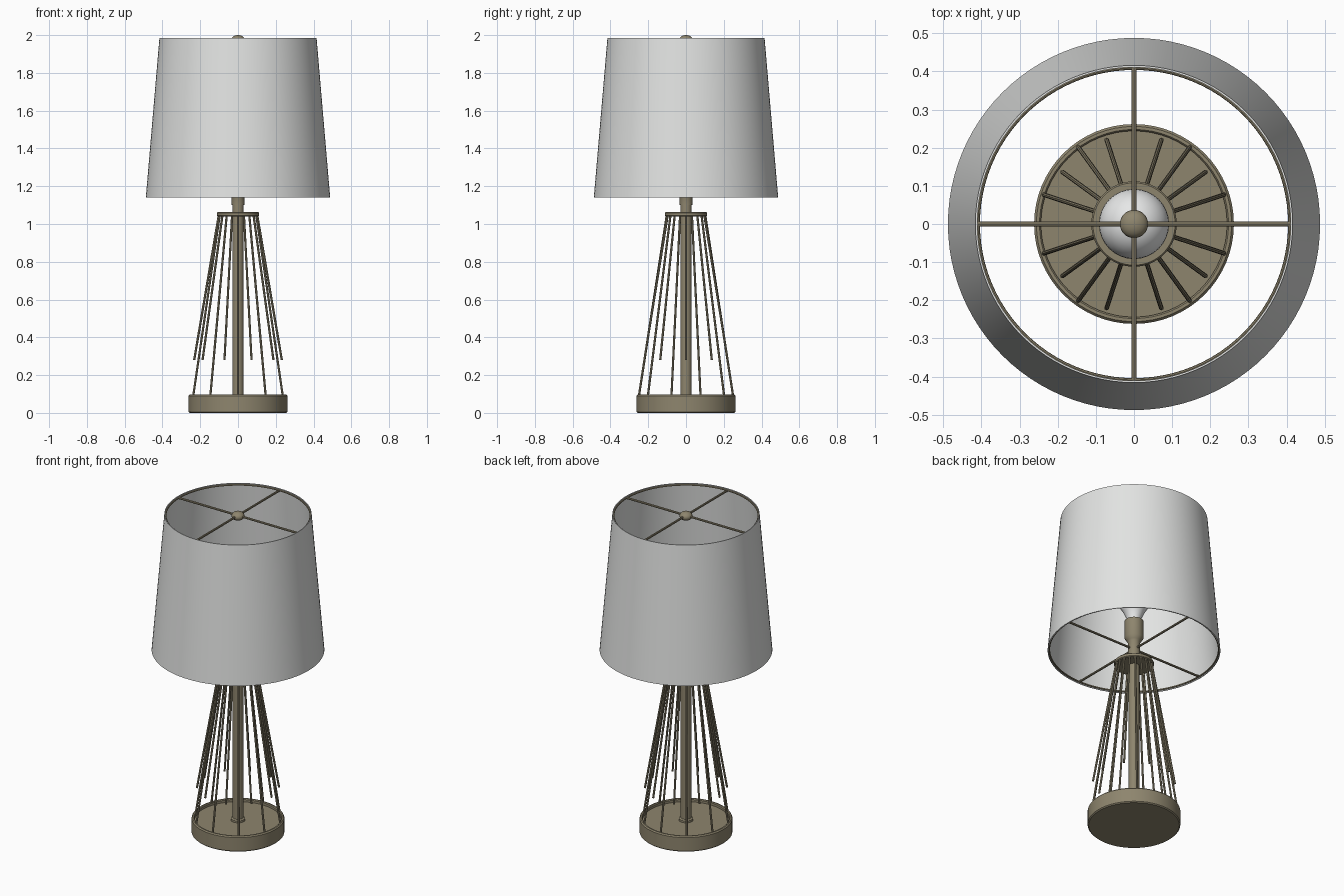
import bpy, bmesh, math
from mathutils import Vector

if "Cube" in bpy.data.objects:
    bpy.data.objects.remove(bpy.data.objects["Cube"])


def material(name, rgb):
    m = bpy.data.materials.new(name)
    m.diffuse_color = (*rgb, 1)
    m.use_nodes = True
    m.node_tree.nodes["Principled BSDF"].inputs["Base Color"].default_value = m.diffuse_color
    return m


BRASS = material("antique brass", (0.27, 0.235, 0.155))
FABRIC = material("shade fabric", (0.76, 0.77, 0.76))
GLASS = material("bulb glass", (0.86, 0.87, 0.87))


def finish(bm, name, mat):
    bmesh.ops.recalc_face_normals(bm, faces=bm.faces)
    me = bpy.data.meshes.new(name)
    bm.to_mesh(me)
    bm.free()
    me.materials.append(mat)
    ob = bpy.data.objects.new(name, me)
    bpy.context.collection.objects.link(ob)
    bpy.ops.object.select_all(action='DESELECT')
    ob.select_set(True)
    bpy.context.view_layer.objects.active = ob
    bpy.ops.object.shade_smooth_by_angle(angle=math.radians(35))
    return ob


def lathe(name, profile, mat, closed=False, n=64):
    """Spin (radius, z) points about the z axis."""
    bm = bmesh.new()
    vs = [bm.verts.new((r, 0, z)) for r, z in profile]
    pairs = list(zip(vs, vs[1:])) + ([(vs[-1], vs[0])] if closed else [])
    es = [bm.edges.new(p) for p in pairs]
    bmesh.ops.spin(bm, geom=vs + es, cent=(0, 0, 0), axis=(0, 0, 1),
                   angle=2 * math.pi, steps=n, use_duplicate=False)
    bmesh.ops.remove_doubles(bm, verts=bm.verts, dist=1e-5)
    return finish(bm, name, mat)


def rods(name, segments, radius, mat, n=8):
    """Round bars between pairs of points, joined in one object."""
    bm = bmesh.new()
    for a, b in segments:
        a, b = Vector(a), Vector(b)
        d = b - a
        new = bmesh.ops.create_cone(bm, cap_ends=True, segments=n, radius1=radius,
                                    radius2=radius, depth=d.length)["verts"]
        mtx = d.to_track_quat('Z', 'Y').to_matrix().to_4x4()
        mtx.translation = (a + b) / 2
        bmesh.ops.transform(bm, matrix=mtx, verts=new)
    return finish(bm, name, mat)


def polar(r, deg, z):
    t = math.radians(deg)
    return (r * math.cos(t), r * math.sin(t), z)


# Round base with a raised rim
lathe("base", [(0, 0), (0.256, 0), (0.262, 0.006), (0.262, 0.09), (0.256, 0.097),
               (0.248, 0.097), (0.244, 0.092), (0.244, 0.078), (0, 0.078)], BRASS)

# Central stem with foot collar, neck and bulb socket
lathe("stem", [(0, 0.07), (0.04, 0.07), (0.04, 0.09), (0.03, 0.095), (0.03, 1.1),
               (0.034, 1.1), (0.034, 1.19), (0.04, 1.2), (0.053, 1.22),
               (0.053, 1.33), (0, 1.33)], BRASS, n=32)

# Collar plate that holds the wires
lathe("wire_collar", [(0, 1.04), (0.108, 1.04), (0.112, 1.044), (0.112, 1.058),
                      (0.108, 1.063), (0, 1.063)], BRASS)

# Ten long wires reaching the base rim, ten short ones ending in the air
rods("long_wires", [(polar(0.102, 18 + 36 * k, 1.045), polar(0.25, 18 + 36 * k, 0.085))
                    for k in range(10)], 0.006, BRASS)
rods("short_wires", [(polar(0.102, 36 * k, 1.045), polar(0.232, 36 * k, 0.28))
                     for k in range(10)], 0.006, BRASS)

# Light bulb: flared neck and round globe
globe = [(0.092 * math.cos(math.radians(a)), 1.47 + 0.092 * math.sin(math.radians(a)))
         for a in range(-30, 90, 10)]
lathe("bulb", [(0, 1.32), (0.038, 1.32), (0.042, 1.35), (0.06, 1.39)] + globe + [(0, 1.562)],
      GLASS, n=32)

# Tapered drum shade, thin walled
lathe("shade", [(0.488, 1.14), (0.416, 1.985), (0.411, 1.985), (0.483, 1.14)],
      FABRIC, closed=True, n=96)

# Metal rings and cross arms inside the shade, top and bottom
for tag, z, r in (("top", 1.976, 0.409), ("bottom", 1.148, 0.479)):
    ring = [(r + 0.005 * math.cos(k * math.pi / 4), z + 0.005 * math.sin(k * math.pi / 4))
            for k in range(8)]
    lathe(tag + "_ring", ring, BRASS, closed=True, n=96)
    rods(tag + "_cross_arms", [(polar(r, a, z), polar(r, a + 180, z)) for a in (0, 90)],
         0.0065, BRASS)

# Flattened ball finial
lathe("finial", [(0.037 * math.sin(k * math.pi / 12), 1.974 - 0.026 * math.cos(k * math.pi / 12))
                 for k in range(13)], BRASS, n=32)
